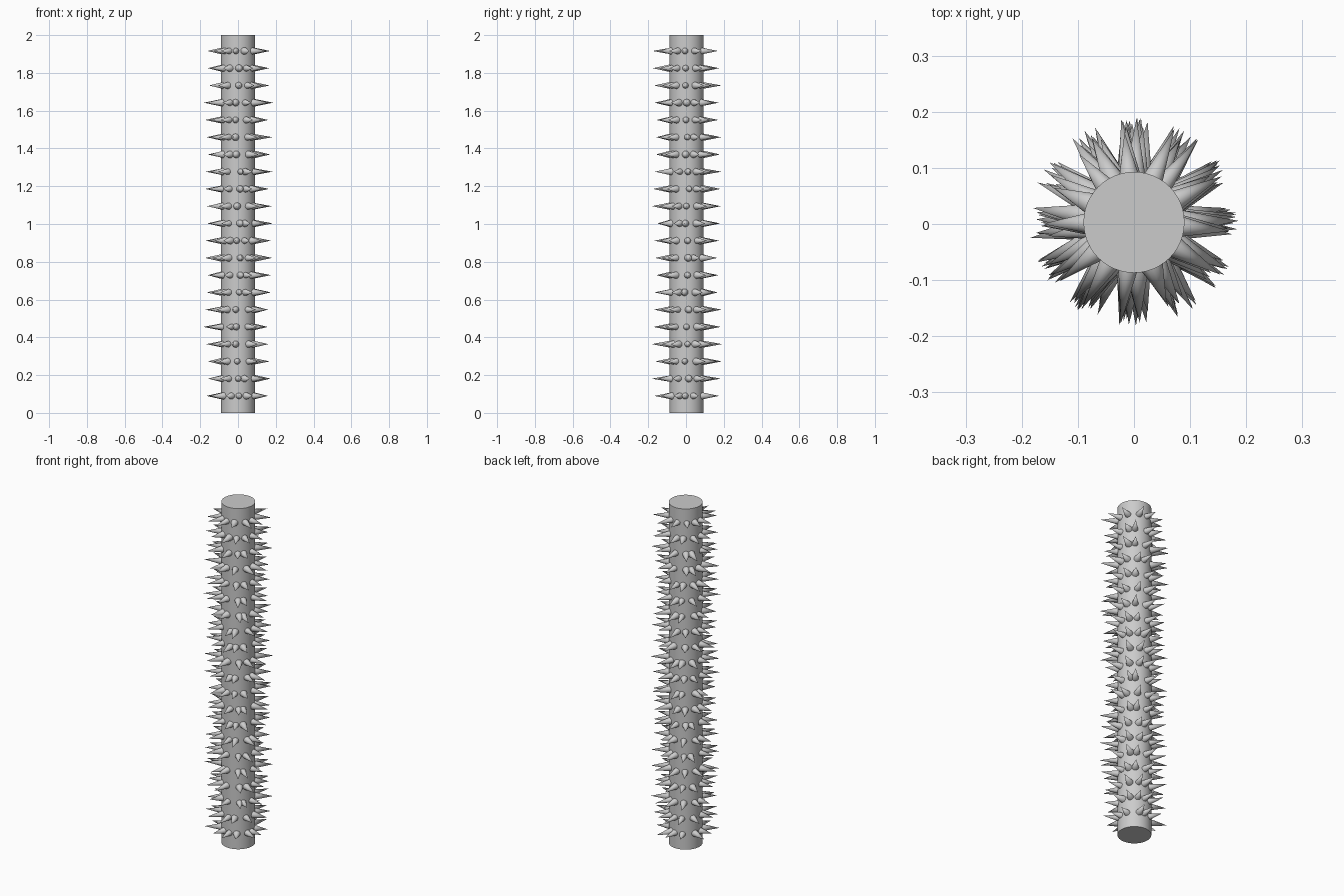
import bpy, bmesh, math, random
from mathutils import Matrix, Vector

if "Cube" in bpy.data.objects:
    bpy.data.objects.remove(bpy.data.objects["Cube"])

random.seed(4)
R = 0.09          # column radius
CY = 0.003        # column offset in y
ROWS, PER_ROW = 21, 12

# Round column
bpy.ops.mesh.primitive_cylinder_add(vertices=48, radius=R, depth=2, location=(0, CY, 1))
column = bpy.context.object
column.name = "column"
bpy.ops.object.shade_smooth_by_angle()

# Rings of slightly irregular spikes pointing outward
bm = bmesh.new()
for row in range(ROWS):
    z = 0.09 + row * 0.0913
    for k in range(PER_ROW):
        a = math.radians(k * 360 / PER_ROW + random.uniform(-9, 9))
        base, tip = R - 0.006, random.uniform(0.155, 0.188)
        direction = Vector((math.cos(a), math.sin(a), 0))
        turn = direction.to_track_quat('Z', 'Y').to_matrix().to_4x4()
        centre = Vector((0, CY, z)) + direction * (base + tip) / 2
        bmesh.ops.create_cone(bm, cap_ends=True, segments=12,
                              radius1=random.uniform(0.017, 0.021), radius2=0,
                              depth=tip - base,
                              matrix=Matrix.Translation(centre) @ turn)
mesh = bpy.data.meshes.new("spikes")
bm.to_mesh(mesh)
bm.free()
spikes = bpy.data.objects.new("spikes", mesh)
bpy.context.collection.objects.link(spikes)
bpy.ops.object.select_all(action='DESELECT')
spikes.select_set(True)
bpy.context.view_layer.objects.active = spikes
bpy.ops.object.shade_smooth_by_angle()
